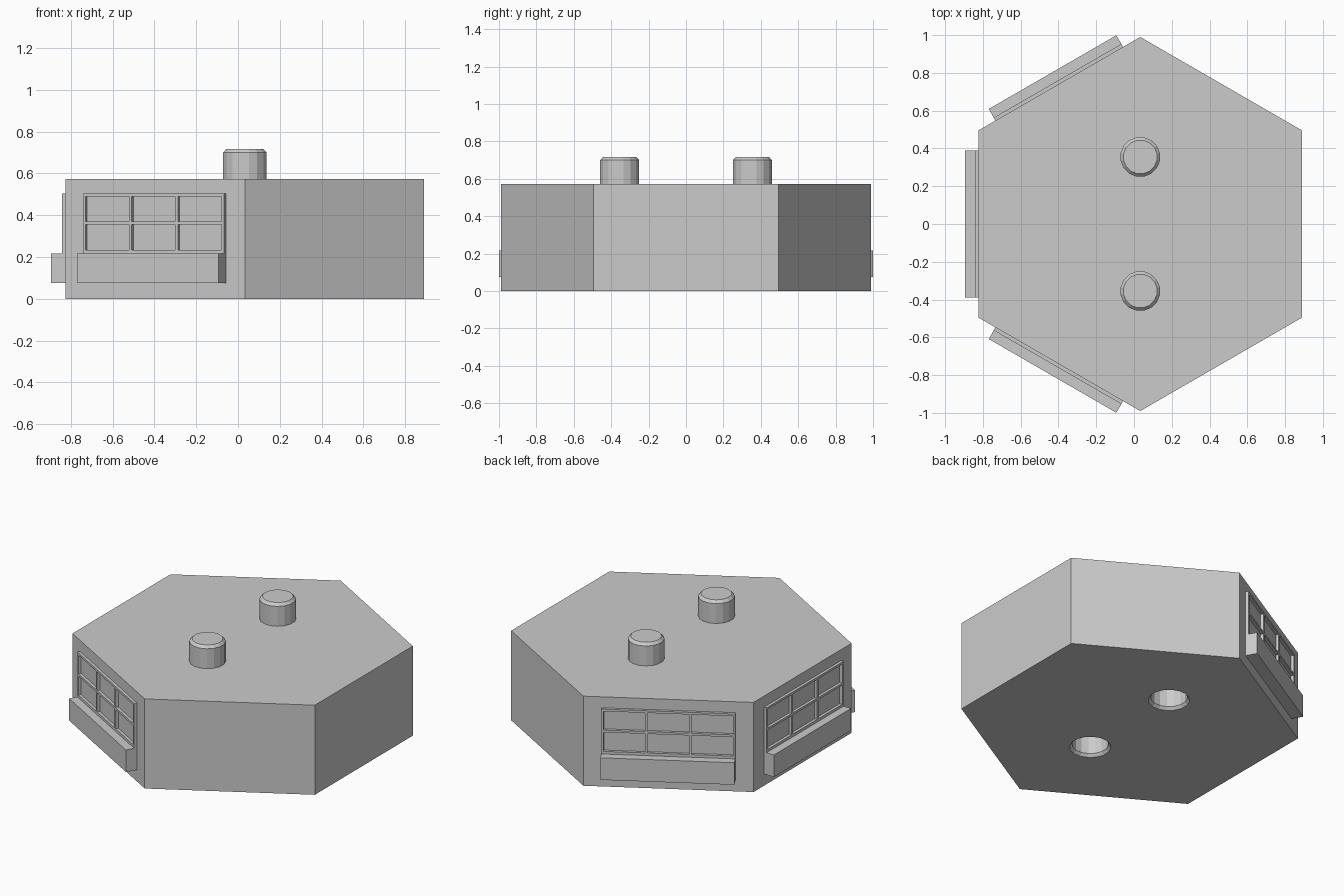
import bpy
import bmesh
from math import radians, cos, tau
from mathutils import Matrix, Vector

if "Cube" in bpy.data.objects:
    bpy.data.objects.remove(bpy.data.objects["Cube"], do_unlink=True)

grey = bpy.data.materials.new("plain_grey")
grey.use_nodes = True
COLOUR = (0.6, 0.6, 0.6, 1)
grey.diffuse_color = COLOUR
grey.node_tree.nodes["Principled BSDF"].inputs["Base Color"].default_value = COLOUR

CENTRE_X = 0.033
RADIUS = 0.99
APOTHEM = RADIUS * cos(radians(30))
HEIGHT = 0.573
HALF_WIDTH = 0.39


def finish(bm, name, matrix=Matrix()):
    bm.transform(matrix)
    bmesh.ops.recalc_face_normals(bm, faces=bm.faces)
    mesh = bpy.data.meshes.new(name)
    bm.to_mesh(mesh)
    bm.free()
    mesh.materials.append(grey)
    obj = bpy.data.objects.new(name, mesh)
    bpy.context.collection.objects.link(obj)
    return obj


def lathe(name, profile, sides, location, phase=0.0):
    """Stack rings of (radius, z) and cap both ends."""
    bm = bmesh.new()
    rings = []
    for r, z in profile:
        rings.append([bm.verts.new(Matrix.Rotation(phase + tau * i / sides, 3, 'Z') @ Vector((r, 0, z)))
                      for i in range(sides)])
    for low, high in zip(rings, rings[1:]):
        for i in range(sides):
            j = (i + 1) % sides
            bm.faces.new((low[i], low[j], high[j], high[i]))
    bm.faces.new(rings[0])
    bm.faces.new(rings[-1])
    return finish(bm, name, Matrix.Translation(location))


def window_frame(name, matrix, bar=0.014, depth=0.018):
    """Three by two lattice cut from one sheet, then thickened."""
    pane = (2 * HALF_WIDTH - 4 * bar) / 3
    ys = [-HALF_WIDTH]
    for step in (bar, pane) * 3 + (bar,):
        ys.append(ys[-1] + step)
    zs = [0.216, 0.233, 0.355, 0.369, 0.489, 0.503]
    bm = bmesh.new()
    grid = [[bm.verts.new((depth, y, z)) for z in zs] for y in ys]
    for i in range(len(ys) - 1):
        for k in range(len(zs) - 1):
            if not (i % 2 and k % 2):
                bm.faces.new((grid[i][k], grid[i + 1][k], grid[i + 1][k + 1], grid[i][k + 1]))
    ext = bmesh.ops.extrude_face_region(bm, geom=bm.faces[:])
    back = [v for v in ext["geom"] if isinstance(v, bmesh.types.BMVert)]
    bmesh.ops.translate(bm, verts=back, vec=(-depth, 0, 0))
    return finish(bm, name, matrix)


def planter_box(name, matrix, depth=0.071, bottom=0.075, top=0.216):
    bm = bmesh.new()
    place = Matrix.Translation((depth / 2, 0, (bottom + top) / 2))
    size = Matrix.Diagonal((depth, 2 * HALF_WIDTH, top - bottom, 1))
    bmesh.ops.create_cube(bm, size=1, matrix=place @ size)
    return finish(bm, name, matrix)


# Six-sided body
body = lathe("hexagonal_body", [(RADIUS, 0), (RADIUS, HEIGHT)], 6, (CENTRE_X, 0, 0), radians(30))

# Pegs on top, matching sockets underneath
for side, y in (("front", -0.355), ("back", 0.355)):
    spot = (CENTRE_X, y, 0)
    lathe(side + "_peg", [(0.106, HEIGHT), (0.106, 0.7), (0.09, 0.717)], 16, spot, tau / 32)
    cutter = lathe(side + "_socket_cutter", [(0.125, -0.005), (0.106, 0.018), (0.106, 0.16)],
                   16, spot, tau / 32)
    cutter.hide_render = True
    cut = body.modifiers.new(side + "_socket", 'BOOLEAN')
    cut.operation = 'DIFFERENCE'
    cut.solver = 'EXACT'
    cut.object = cutter
    bpy.context.view_layer.objects.active = body
    bpy.ops.object.modifier_apply(modifier=cut.name)
    bpy.data.objects.remove(cutter, do_unlink=True)

# Window and planter on three neighbouring walls
for label, angle in (("back", 120), ("right", 180), ("front", 240)):
    wall = (Matrix.Translation((CENTRE_X, 0, 0)) @ Matrix.Rotation(radians(angle), 4, 'Z')
            @ Matrix.Translation((APOTHEM, 0, 0)))
    window_frame(label + "_window_frame", wall)
    planter_box(label + "_planter_box", wall)
